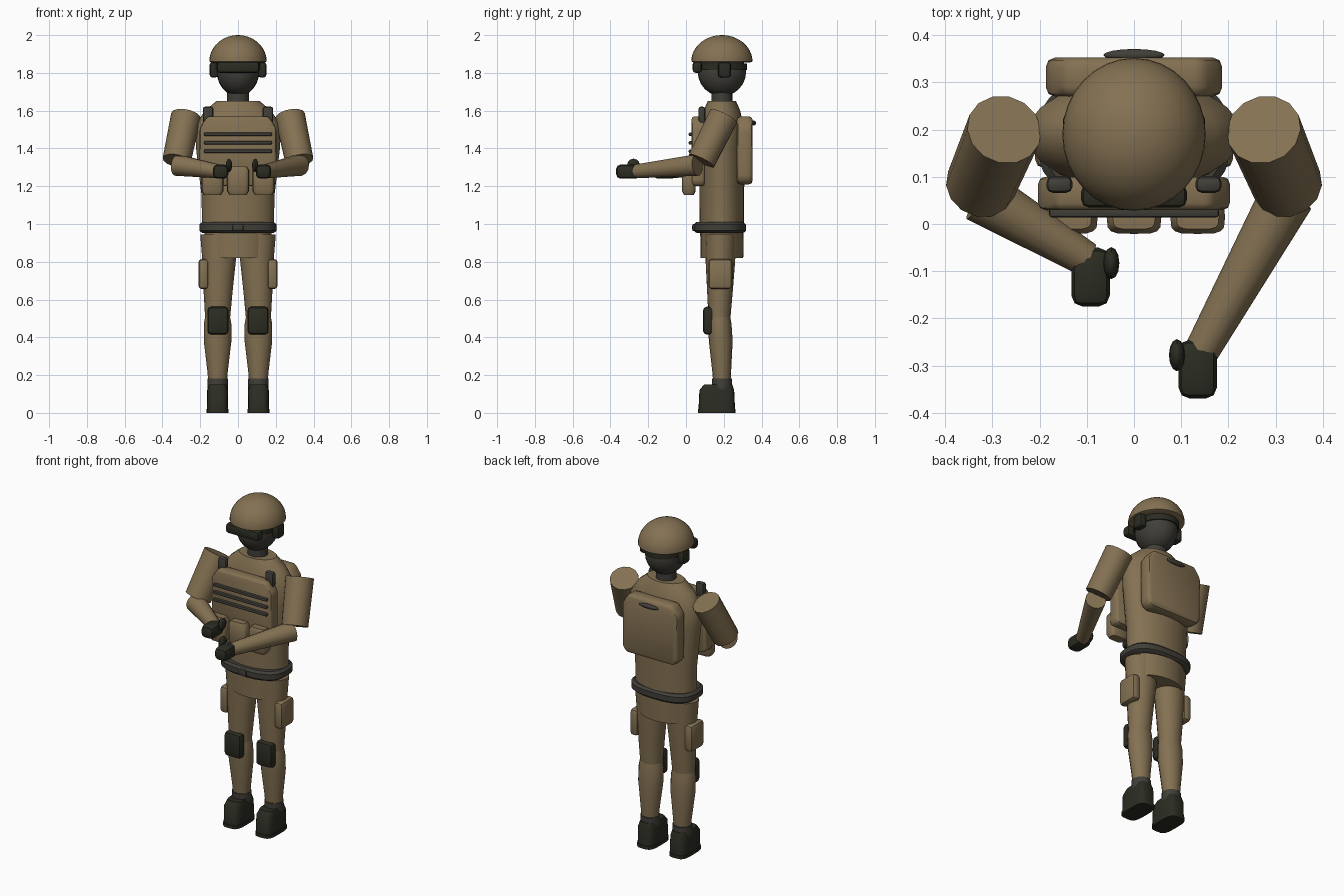
import bpy, bmesh, math
from mathutils import Vector

cube = bpy.data.objects.get("Cube")
if cube:
    bpy.data.objects.remove(cube)


def material(name, rgb):
    m = bpy.data.materials.new(name)
    m.use_nodes = True
    m.diffuse_color = (*rgb, 1)
    m.node_tree.nodes["Principled BSDF"].inputs["Base Color"].default_value = (*rgb, 1)
    return m


TAN = material("tan cloth", (0.23, 0.165, 0.085))
BLACK = material("olive black", (0.024, 0.025, 0.016))
GREY = material("dark grey", (0.053, 0.049, 0.040))
CY = 0.19  # depth of the body's centre line


def finish(name, bm, mat, bevel=0, angle=40, segments=2):
    bmesh.ops.recalc_face_normals(bm, faces=bm.faces)
    me = bpy.data.meshes.new(name)
    bm.to_mesh(me)
    bm.free()
    me.materials.append(mat)
    ob = bpy.data.objects.new(name, me)
    bpy.context.collection.objects.link(ob)
    bpy.ops.object.select_all(action='DESELECT')
    ob.select_set(True)
    bpy.context.view_layer.objects.active = ob
    if bevel:
        mod = ob.modifiers.new("Rounded edges", 'BEVEL')
        mod.width, mod.segments = bevel, segments
        bpy.ops.object.modifier_apply(modifier=mod.name)
    bpy.ops.object.shade_smooth_by_angle(angle=math.radians(angle))
    return ob


def skin(name, rings, mat, **kw):
    """Join closed rings of points into a capped solid."""
    bm = bmesh.new()
    loops = [[bm.verts.new(p) for p in ring] for ring in rings]
    n = len(loops[0])
    for a, b in zip(loops, loops[1:]):
        for i in range(n):
            j = (i + 1) % n
            bm.faces.new((a[i], a[j], b[j], b[i]))
    bm.faces.new(loops[0])
    bm.faces.new(loops[-1])
    return finish(name, bm, mat, **kw)


def loft(name, sections, mat, n=24, square=1.0, **kw):
    """Sections are (z, x, y, x radius, y radius); square < 1 makes boxier rings."""
    def soft(v):
        return math.copysign(abs(v) ** square, v)
    rings = []
    for z, x, y, rx, ry in sections:
        turns = [2 * math.pi * i / n for i in range(n)]
        rings.append([(x + rx * soft(math.cos(t)), y + ry * soft(math.sin(t)), z) for t in turns])
    return skin(name, rings, mat, **kw)


def tube(name, a, b, ra, rb, mat, n=14):
    a, b = Vector(a), Vector(b)
    q = (b - a).to_track_quat('Z', 'Y')
    rings = []
    for c, r in ((a, ra), (b, rb)):
        turns = [2 * math.pi * i / n for i in range(n)]
        rings.append([c + q @ Vector((r * math.cos(t), r * math.sin(t), 0)) for t in turns])
    return skin(name, rings, mat)


def box(name, x, y, z, mat, bevel=0.015):
    """A rounded box from its (low, high) limits on each axis."""
    bm = bmesh.new()
    bmesh.ops.create_cube(bm, size=1)
    for v in bm.verts:
        v.co = [lo + (hi - lo) * (c + 0.5) for c, (lo, hi) in zip(v.co, (x, y, z))]
    return finish(name, bm, mat, bevel=bevel)


def ball(name, centre, radii, mat, n=24):
    bm = bmesh.new()
    bmesh.ops.create_uvsphere(bm, u_segments=n, v_segments=n // 2, radius=1)
    for v in bm.verts:
        v.co = [c + r * p for c, r, p in zip(centre, radii, v.co)]
    return finish(name, bm, mat)


def panel(name, w, y, z, cut, low_cut, mat, bevel):
    """An upright plate with cut corners."""
    z0, z1 = z
    half = [(w - low_cut, z0), (w, z0 + low_cut), (w, z1 - cut), (w - cut * 0.7, z1)]
    outline = half + [(-x, h) for x, h in reversed(half)]
    return skin(name, [[(x, d, h) for x, h in outline] for d in y], mat, bevel=bevel)


# Head and headgear
ball("head", (0, CY, 1.805), (0.112, 0.128, 0.128), GREY)
loft("neck", [(1.62, 0, CY, 0.058, 0.055), (1.73, 0, CY, 0.058, 0.055)], GREY)
dome = [(1.855, 0, CY, 0.138, 0.148)]
for i in range(12):
    t = math.radians(i * 8)
    dome.append((1.86 + 0.14 * math.sin(t), 0, CY, 0.152 * math.cos(t), 0.162 * math.cos(t)))
loft("helmet", dome, TAN, n=32)
box("goggles", (-0.112, 0.112), (0.035, 0.085), (1.80, 1.86), BLACK, 0.016)
loft("goggle_strap", [(1.815, 0, CY, 0.118, 0.134), (1.85, 0, CY, 0.118, 0.134)], BLACK)

# Trunk, belt and hips
loft("torso", [(0.97, 0, CY, 0.19, 0.117), (1.15, 0, CY, 0.193, 0.118),
               (1.40, 0, CY, 0.222, 0.12), (1.52, 0, CY, 0.228, 0.115),
               (1.60, 0, CY, 0.175, 0.097), (1.65, 0, CY, 0.115, 0.075)], TAN)
loft("belt", [(0.953, 0, 0.18, 0.19, 0.125), (0.965, 0, 0.18, 0.205, 0.138),
              (0.997, 0, 0.18, 0.205, 0.138), (1.01, 0, 0.18, 0.19, 0.125)], GREY, n=32, square=0.75)
box("belt_buckle", (-0.028, 0.028), (0.033, 0.06), (0.962, 1.0), GREY, 0.008)
loft("hips", [(0.82, 0, CY, 0.165, 0.113), (0.97, 0, CY, 0.18, 0.115)], TAN)

# Vest and its front load
panel("vest_plate", 0.203, (0.03, 0.10), (1.20, 1.57), 0.06, 0.02, TAN, 0.018)
for i, z in enumerate((1.385, 1.43, 1.475)):
    box(f"vest_strip_{i + 1}", (-0.18, 0.18), (0.014, 0.04), (z - 0.009, z + 0.009), GREY, 0.006)
for i, x in enumerate((-0.135, 0, 0.135)):
    loft(f"vest_pouch_{i + 1}", [(1.153, x, 0.015, 0.045, 0.026), (1.175, x, 0.015, 0.058, 0.036),
                                 (1.285, x, 0.015, 0.058, 0.036), (1.305, x, 0.015, 0.045, 0.026)],
         TAN, n=16, square=0.5)

# Backpack
panel("backpack", 0.187, (0.27, 0.353), (1.21, 1.57), 0.06, 0.03, TAN, 0.02)
ball("backpack_handle", (0, 0.358, 1.535), (0.065, 0.013, 0.013), GREY, 16)

# Paired parts
for side, s in (("left", 1), ("right", -1)):
    def span(a, b):
        return tuple(sorted((s * a, s * b)))

    box(f"{side}_earpiece", span(0.105, 0.15), (0.17, 0.238), (1.775, 1.858), BLACK, 0.015)
    box(f"{side}_shoulder_strap", span(0.13, 0.186), (0.066, 0.102), (1.53, 1.622), GREY, 0.014)

    # Leg
    loft(f"{side}_thigh", [(0.5, s * 0.108, 0.177, 0.066, 0.058), (0.66, s * 0.105, 0.18, 0.078, 0.069),
                           (0.8, s * 0.1, 0.182, 0.088, 0.078), (0.945, s * 0.1, 0.183, 0.1, 0.084)], TAN, n=16)
    loft(f"{side}_shin", [(0.15, s * 0.108, 0.19, 0.048, 0.045), (0.22, s * 0.108, 0.189, 0.054, 0.05),
                          (0.38, s * 0.108, 0.184, 0.073, 0.063), (0.47, s * 0.108, 0.179, 0.073, 0.062),
                          (0.52, s * 0.108, 0.177, 0.064, 0.056)], TAN, n=16)
    box(f"{side}_thigh_pouch", span(0.155, 0.21), (0.118, 0.245), (0.655, 0.815), TAN, 0.02)
    box(f"{side}_knee_pad", span(0.05, 0.162), (0.09, 0.145), (0.415, 0.562), BLACK, 0.02)

    # Boot
    loft(f"{side}_boot_cuff", [(0.12, s * 0.108, 0.19, 0.054, 0.053), (0.182, s * 0.108, 0.19, 0.054, 0.053)],
         GREY, n=16)
    loft(f"{side}_boot", [(0.015, s * 0.108, 0.163, 0.056, 0.097), (0.12, s * 0.108, 0.163, 0.055, 0.092),
                          (0.15, s * 0.108, 0.17, 0.046, 0.075)], BLACK, square=0.55)
    loft(f"{side}_sole", [(0, s * 0.108, 0.163, 0.058, 0.1), (0.02, s * 0.108, 0.163, 0.058, 0.1)],
         BLACK, square=0.55)

    # Arm, with one hand held further forward
    reach = -0.27 if s > 0 else -0.075
    palm = s * 0.135 if s > 0 else s * 0.092
    tube(f"{side}_upper_arm", (s * 0.275, 0.2, 1.572), (s * 0.325, 0.082, 1.335), 0.08, 0.075, TAN)
    tube(f"{side}_forearm", (s * 0.325, 0.06, 1.312), (palm + s * 0.008, reach, 1.278), 0.058, 0.037, TAN)
    box(f"{side}_hand", (palm - 0.041, palm + 0.041), (reach - 0.1, reach + 0.025), (1.24, 1.315), BLACK, 0.024)
    thumb = palm - s * 0.044
    ball(f"{side}_thumb", (thumb, reach - 0.008, 1.31), (0.017, 0.034, 0.036), BLACK, 12)
